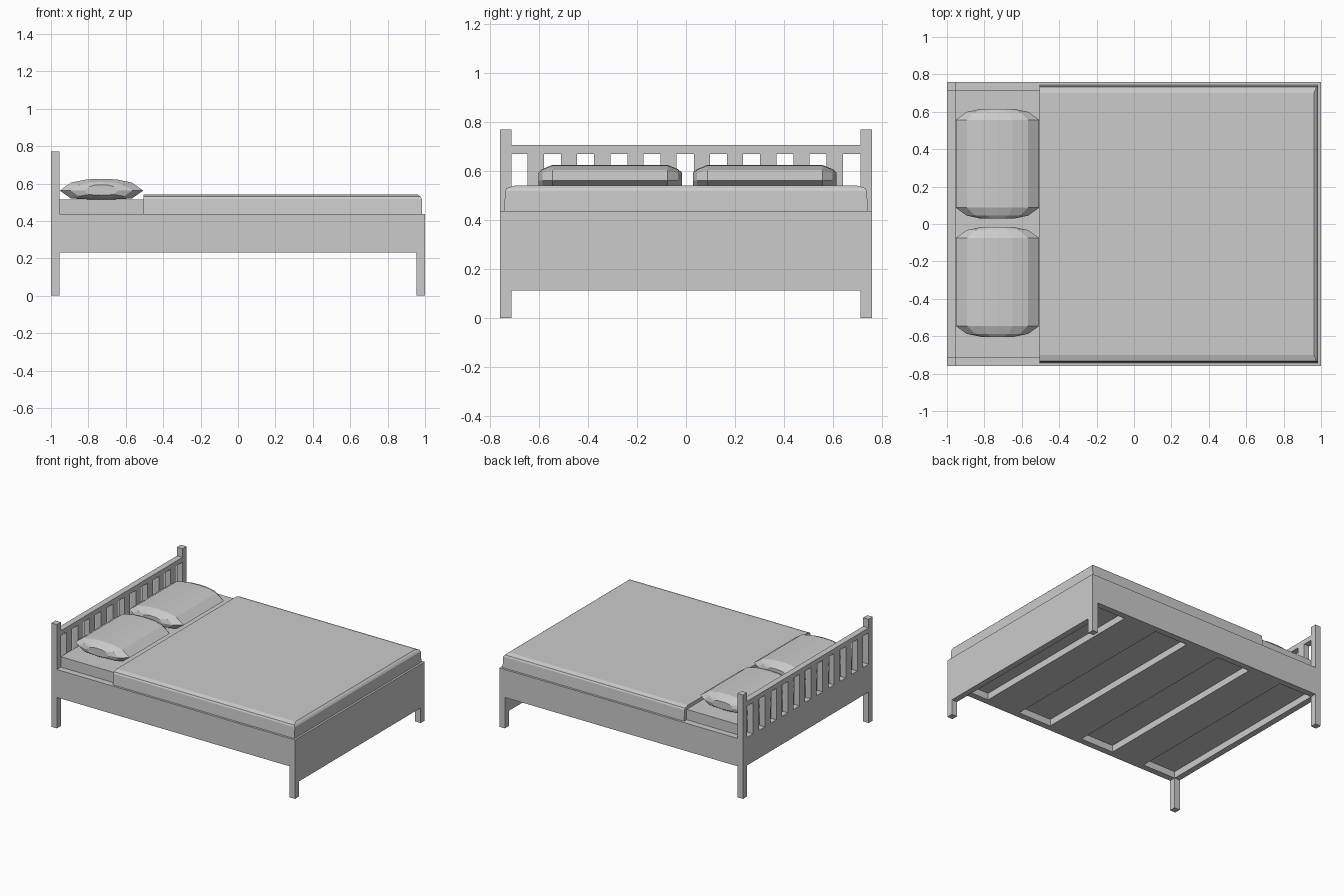
import bpy, bmesh

if "Cube" in bpy.data.objects:
    bpy.data.objects.remove(bpy.data.objects["Cube"])


def finish(name, bm):
    bmesh.ops.recalc_face_normals(bm, faces=bm.faces)
    me = bpy.data.meshes.new(name)
    bm.to_mesh(me)
    bm.free()
    ob = bpy.data.objects.new(name, me)
    bpy.context.collection.objects.link(ob)
    return ob


def box(name, x, y, z):
    bm = bmesh.new()
    bmesh.ops.create_cube(bm, size=1)
    for v in bm.verts:
        for i, (a, b) in enumerate((x, y, z)):
            v.co[i] = a if v.co[i] < 0 else b
    return finish(name, bm)


def loft(name, rings):
    bm = bmesh.new()
    loops = [[bm.verts.new(p) for p in r] for r in rings]
    n = len(loops[0])
    for a, b in zip(loops, loops[1:]):
        for i in range(n):
            j = (i + 1) % n
            bm.faces.new((a[i], a[j], b[j], b[i]))
    bm.faces.new(loops[0])
    bm.faces.new(loops[-1])
    return finish(name, bm)


W, INNER = 0.76, 0.713      # half width of frame, inner face of rails
XI = 0.955                  # inner face of headboard and footboard
RAIL_Z, TOP_Z = 0.23, 0.437

# Posts and side rails
for s, side in ((-1, "front"), (1, "back")):
    y = sorted((s * INNER, s * W))
    box(side + "_head_post", (-1, -XI), y, (0, 0.77))
    box(side + "_foot_post", (XI, 1), y, (0, TOP_Z))
    box(side + "_side_rail", (-XI, XI), y, (RAIL_Z, TOP_Z))

# Footboard and headboard
box("footboard", (XI, 1), (-INNER, INNER), (0.112, TOP_Z))
box("headboard_panel", (-1, -XI), (-INNER, INNER), (RAIL_Z, TOP_Z))
box("headboard_top_rail", (-1, -XI), (-INNER, INNER), (0.67, 0.706))
for i in range(10):
    c = (i - 4.5) * 0.1357 - 0.003
    box("headboard_slat", (-1, -XI), (c - 0.033, c + 0.033), (TOP_Z, 0.67))

# Cross planks under the mattress
step = 2 * XI / 7
for i in (1, 3, 5):
    x = -XI + i * step
    box("cross_plank", (x, x + step), (-INNER, INNER), (RAIL_Z, 0.28))

box("mattress", (-XI, XI), (-INNER, INNER), (0.28, 0.514))

# Blanket with softened edges on three sides
loft("blanket", [[(-0.505, -y, z), (x, -y, z), (x, y, z), (-0.505, y, z)]
                 for x, y, z in ((0.985, 0.744, TOP_Z), (0.983, 0.738, 0.518),
                                 (0.975, 0.732, 0.53), (0.962, 0.7, 0.54))])

# Pillows: faceted cross-section narrowing towards both ends
PROFILE = [(0.223, 0), (0.163, 0.043), (0.08, 0.06), (0, 0.063), (-0.08, 0.06),
           (-0.163, 0.043), (-0.223, 0), (-0.163, -0.042), (0, -0.05), (0.163, -0.042)]
half = [(0.293, 0.4, 0.5), (0.277, 0.74, 0.72), (0.235, 1, 1)]
sections = [(-o, sx, sz) for o, sx, sz in half] + half[::-1]
for name, cy in (("front_pillow", -0.31), ("back_pillow", 0.322)):
    loft(name, [[(-0.73 + px * sx, cy + o, 0.562 + pz * sz) for px, pz in PROFILE]
                for o, sx, sz in sections])
